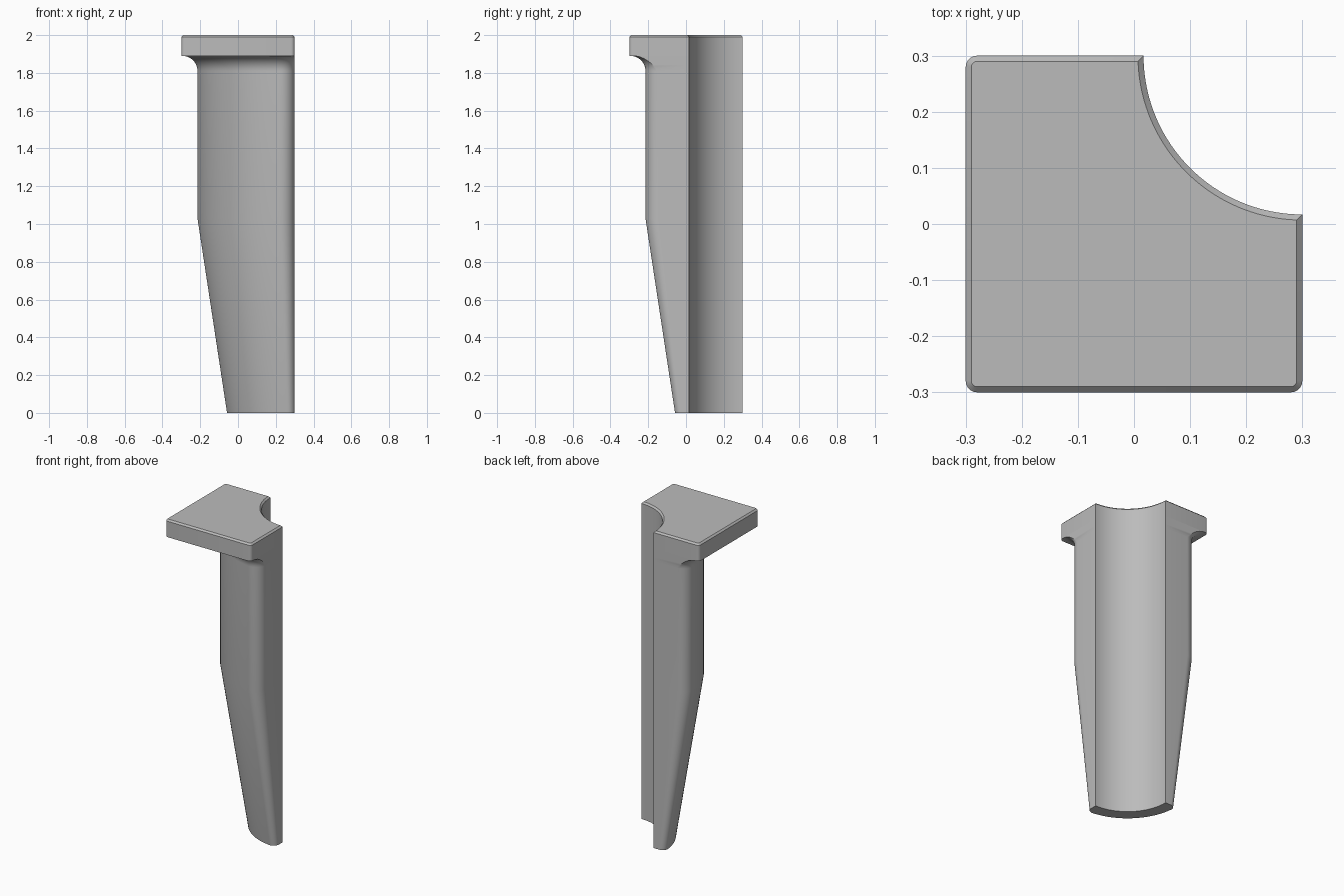
import bpy, bmesh
from math import pi, sin, cos, acos, atan2, sqrt, radians

if "Cube" in bpy.data.objects:
    bpy.data.objects.remove(bpy.data.objects["Cube"])

EDGE = 0.3       # outer limit, also the axis of the concave channel
CHANNEL = 0.283  # channel radius
PLATE_Z = 1.89   # underside of the top plate

grey = bpy.data.materials.new("plain grey")
grey.use_nodes = True
grey.diffuse_color = (0.5, 0.5, 0.5, 1)
grey.node_tree.nodes["Principled BSDF"].inputs["Base Color"].default_value = (0.5, 0.5, 0.5, 1)


def arc(cx, cy, r, a, b, n):
    return [(cx + r * cos(a + (b - a) * i / n), cy + r * sin(a + (b - a) * i / n))
            for i in range(n + 1)]


def leg_section(radius, fillet, grow=0.0):
    """Quarter ring with rounded outer ends, grown outwards and cut at the edge planes."""
    cx, cy = EDGE - fillet, EDGE - sqrt((radius - fillet) ** 2 - fillet ** 2)
    tangent = atan2(cy - EDGE, cx - EDGE)
    half = arc(EDGE, EDGE, radius + grow, -3 * pi / 4, tangent, 20)
    half += arc(cx, cy, fillet + grow, tangent, -acos(fillet / (fillet + grow)), 10)[1:]
    half += arc(EDGE, EDGE, CHANNEL, -pi / 2, -3 * pi / 4, 20)
    return half + [(y, x) for x, y in half[-2:0:-1]]


def loft(name, sections, bevel_top=0.0):
    bm = bmesh.new()
    rings = [[bm.verts.new((x, y, z)) for x, y in pts] for z, pts in sections]
    for low, high in zip(rings, rings[1:]):
        n = len(low)
        for i in range(n):
            j = (i + 1) % n
            bm.faces.new((low[i], low[j], high[j], high[i]))
    bm.faces.new(rings[0][::-1])
    top = bm.faces.new(rings[-1])
    bmesh.ops.recalc_face_normals(bm, faces=bm.faces)
    if bevel_top:
        bmesh.ops.bevel(bm, geom=list(top.edges), offset=bevel_top, segments=1,
                        affect='EDGES', clamp_overlap=False)
    mesh = bpy.data.meshes.new(name)
    bm.to_mesh(mesh)
    bm.free()
    mesh.materials.append(grey)
    obj = bpy.data.objects.new(name, mesh)
    bpy.context.collection.objects.link(obj)
    bpy.ops.object.select_all(action='DESELECT')
    obj.select_set(True)
    bpy.context.view_layer.objects.active = obj
    bpy.ops.object.shade_smooth_by_angle(angle=radians(25))
    return obj


# Leg: tapered foot, straight shaft, flare under the plate
FLARE = 0.08
sections = [(0.0, leg_section(0.36, 0.035)), (1.03, leg_section(0.52, 0.07))]
for i in range(11):
    t = i / 10 * pi / 2
    sections.append((PLATE_Z - FLARE + FLARE * sin(t),
                     leg_section(0.52, 0.07, FLARE * (1 - cos(t)))))
loft("leg", sections)

# Top plate: square with rounded corners, channel cut from one corner, chamfered rim
r = 0.02
c = EDGE - r
outline = arc(-c, c, r, pi / 2, pi, 5) + arc(-c, -c, r, pi, 3 * pi / 2, 5)
outline += arc(c, -c, r, -pi / 2, 0, 5)
outline += arc(EDGE, EDGE, CHANNEL, -pi / 2, -pi, 40)
loft("top_plate", [(PLATE_Z, outline), (2.0, outline)], bevel_top=0.01)
